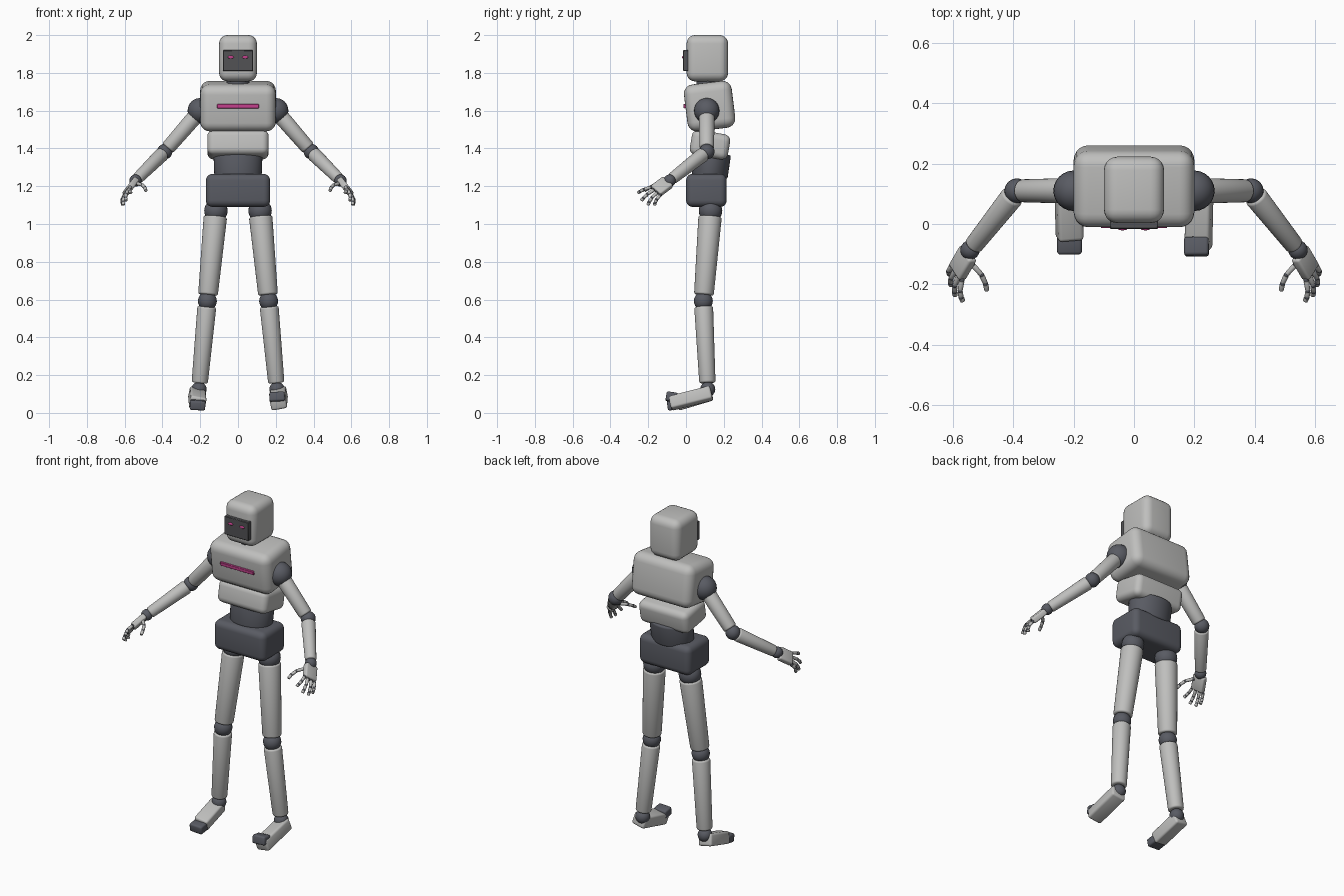
import bpy, bmesh, math
from mathutils import Vector, Matrix

if "Cube" in bpy.data.objects:
    bpy.data.objects.remove(bpy.data.objects["Cube"])


def material(name, rgb):
    m = bpy.data.materials.new(name)
    m.diffuse_color = (*rgb, 1)
    m.use_nodes = True
    m.node_tree.nodes["Principled BSDF"].inputs["Base Color"].default_value = m.diffuse_color
    return m


LIGHT = material("light_grey", (0.52, 0.52, 0.51))
DARK = material("dark_grey", (0.10, 0.105, 0.125))
PLATE = material("face_grey", (0.085, 0.085, 0.09))
PINK = material("pink_glow", (0.62, 0.06, 0.30))


def finish(bm, name, mat, matrix):
    bmesh.ops.recalc_face_normals(bm, faces=bm.faces)
    mesh = bpy.data.meshes.new(name)
    bm.to_mesh(mesh)
    bm.free()
    mesh.materials.append(mat)
    ob = bpy.data.objects.new(name, mesh)
    ob.matrix_world = matrix
    bpy.context.collection.objects.link(ob)
    return ob


def place(loc, tilt=0):
    return Matrix.Translation(loc) @ Matrix.Rotation(math.radians(tilt), 4, 'X')


def frame(centre, along, side):
    """Local y follows along, local x stays close to side."""
    y = Vector(along).normalized()
    x = Vector(side)
    x = (x - y * x.dot(y)).normalized()
    m = Matrix((x, y, x.cross(y))).transposed().to_4x4()
    return Matrix.Translation(centre) @ m


def box(name, size, mat, matrix, bevel=0.0, seg=5):
    bm = bmesh.new()
    bmesh.ops.create_cube(bm, size=1, matrix=Matrix.Diagonal((*size, 1)))
    if bevel:
        bmesh.ops.bevel(bm, geom=bm.edges[:], offset=bevel, segments=seg,
                        profile=0.5, affect='EDGES')
    return finish(bm, name, mat, matrix)


def ball(name, loc, r, mat=DARK, seg=24):
    bm = bmesh.new()
    bmesh.ops.create_uvsphere(bm, u_segments=seg, v_segments=seg // 2, radius=r)
    return finish(bm, name, mat, Matrix.Translation(loc))


def tube(name, a, b, r1, r2, mat=LIGHT, trim=(0, 0), bevel=0.01, seg=28, scale=(1, 1)):
    """Tapered cylinder with rounded rims from a to b, shortened at both ends."""
    a, b = Vector(a), Vector(b)
    d = (b - a).normalized()
    a, b = a + d * trim[0], b - d * trim[1]
    bm = bmesh.new()
    bmesh.ops.create_cone(bm, cap_ends=True, segments=seg, radius1=r1, radius2=r2,
                          depth=(b - a).length)
    rims = [e for e in bm.edges if any(len(f.verts) > 4 for f in e.link_faces)]
    bmesh.ops.bevel(bm, geom=rims, offset=bevel, segments=3, profile=0.5, affect='EDGES')
    bmesh.ops.scale(bm, vec=(*scale, 1), verts=bm.verts)
    rot = d.to_track_quat('Z', 'Y').to_matrix().to_4x4()
    return finish(bm, name, mat, Matrix.Translation((a + b) / 2) @ rot)


# Head with face plate and eyes
box("head", (0.20, 0.22, 0.245), LIGHT, place((0, 0.113, 1.8775)), 0.045)
box("face_plate", (0.16, 0.03, 0.11), PLATE, place((0, -0.001, 1.865)), 0.003, 1)
for s in (-1, 1):
    bm = bmesh.new()
    bmesh.ops.create_uvsphere(bm, u_segments=16, v_segments=8, radius=1,
                              matrix=Matrix.Diagonal((0.016, 0.005, 0.008, 1)))
    finish(bm, "eye", PINK, place((s * 0.038, -0.016, 1.883)))
tube("neck", (0, 0.115, 1.70), (0, 0.115, 1.79), 0.06, 0.06, DARK)

# Torso
chest = place((0, 0.125, 1.624), 7)
box("chest", (0.40, 0.255, 0.25), LIGHT, chest, 0.05)
box("chest_light", (0.22, 0.016, 0.022), PINK,
    chest @ Matrix.Translation((0, -0.129, 0.016)), 0.002, 1)
box("upper_belly", (0.325, 0.205, 0.135), LIGHT, place((0, 0.127, 1.42), -10), 0.035)
tube("waist", (0, 0.125, 1.25), (0, 0.14, 1.375), 0.125, 0.13, DARK, seg=40, scale=(1, 0.76))
box("pelvis", (0.34, 0.215, 0.175), DARK, place((0, 0.108, 1.178)), 0.035)

# Legs
for s, side in ((-1, "left"), (1, "right")):
    hip = (s * 0.117, 0.13, 1.07)
    knee = (s * 0.162, 0.092, 0.592)
    ankle = (s * 0.206, 0.115, 0.125)
    ball(side + "_hip", hip, 0.062)
    ball(side + "_knee", knee, 0.05)
    ball(side + "_ankle", ankle, 0.04)
    tube(side + "_thigh", hip, knee, 0.062, 0.052, trim=(0.03, 0.033))
    tube(side + "_shin", knee, ankle, 0.05, 0.043, trim=(0.03, 0.034))

    # Foot leans forward and down, with the outer edge raised
    lean = (0.97, 0, s * 0.2)
    heel = Vector((s * 0.218, 0.135, 0.105))
    tip = Vector((s * 0.213, -0.085 if s > 0 else -0.05, 0.05))
    box(side + "_foot", (0.085, (tip - heel).length, 0.07), LIGHT,
        frame((heel + tip) / 2, tip - heel, lean), 0.012, 3)
    # One toe is flexed upward, the other continues the foot
    if s > 0:
        toe = frame((0.207, -0.075, 0.084), (0, -1, 0.15), (1, 0, 0.05))
    else:
        toe = frame((-0.214, -0.068, 0.042), (0, -1, -0.15), (1, 0, -0.05))
    box(side + "_toe", (0.082, 0.062, 0.05), DARK, toe, 0.01, 3)


# Fingers: three short segments with small joints, following a bent path
def finger(name, base, tip, bend, r):
    base, tip = Vector(base), Vector(tip)
    pts = [base.lerp(tip, t) + Vector(bend) * math.sin(math.pi * t)
           for t in (0, 0.42, 0.74, 1)]
    for i in range(3):
        ball(name + "_joint", pts[i], r * 0.95, DARK, 10)
        tube(name + "_segment", pts[i], pts[i + 1], r, r * 0.9, LIGHT,
             trim=(0.004, 0.002), bevel=0.002, seg=10)


# Arms
for s, side in ((-1, "left"), (1, "right")):
    def P(x, y, z):
        return Vector((s * x, y, z))

    shoulder, elbow, wrist = P(0.2, 0.11, 1.60), P(0.388, 0.11, 1.383), P(0.543, -0.086, 1.23)
    ball(side + "_shoulder", shoulder, 0.067)
    ball(side + "_elbow", elbow, 0.041)
    ball(side + "_wrist", wrist, 0.032)
    tube(side + "_upper_arm", shoulder, elbow, 0.042, 0.038, trim=(0.03, 0.025))
    tube(side + "_forearm", elbow, wrist, 0.039, 0.031, trim=(0.025, 0.018))

    index, pinky = P(0.570, -0.185, 1.195), P(0.603, -0.137, 1.152)
    knuckles = (index + pinky) / 2
    start = wrist.lerp(knuckles, 0.12)
    box(side + "_palm", (0.078, (knuckles - start).length, 0.034), LIGHT,
        frame((start + knuckles) / 2, knuckles - start, index - pinky), 0.009, 3)

    tips = (P(0.566, -0.257, 1.163), P(0.592, -0.238, 1.122),
            P(0.606, -0.203, 1.098), P(0.609, -0.167, 1.097))
    for i, tip in enumerate(tips):
        finger(side + "_finger", index.lerp(pinky, i / 3), tip,
               P(0.008, -0.006, 0.002), 0.0095)
    finger(side + "_thumb", P(0.535, -0.135, 1.215), P(0.487, -0.222, 1.175),
           P(-0.010, 0.004, 0.008), 0.0095)

# Smooth shading with sharp edges kept
for ob in bpy.context.collection.objects:
    ob.select_set(True)
    bpy.context.view_layer.objects.active = ob
bpy.ops.object.shade_smooth_by_angle(angle=math.radians(40))
